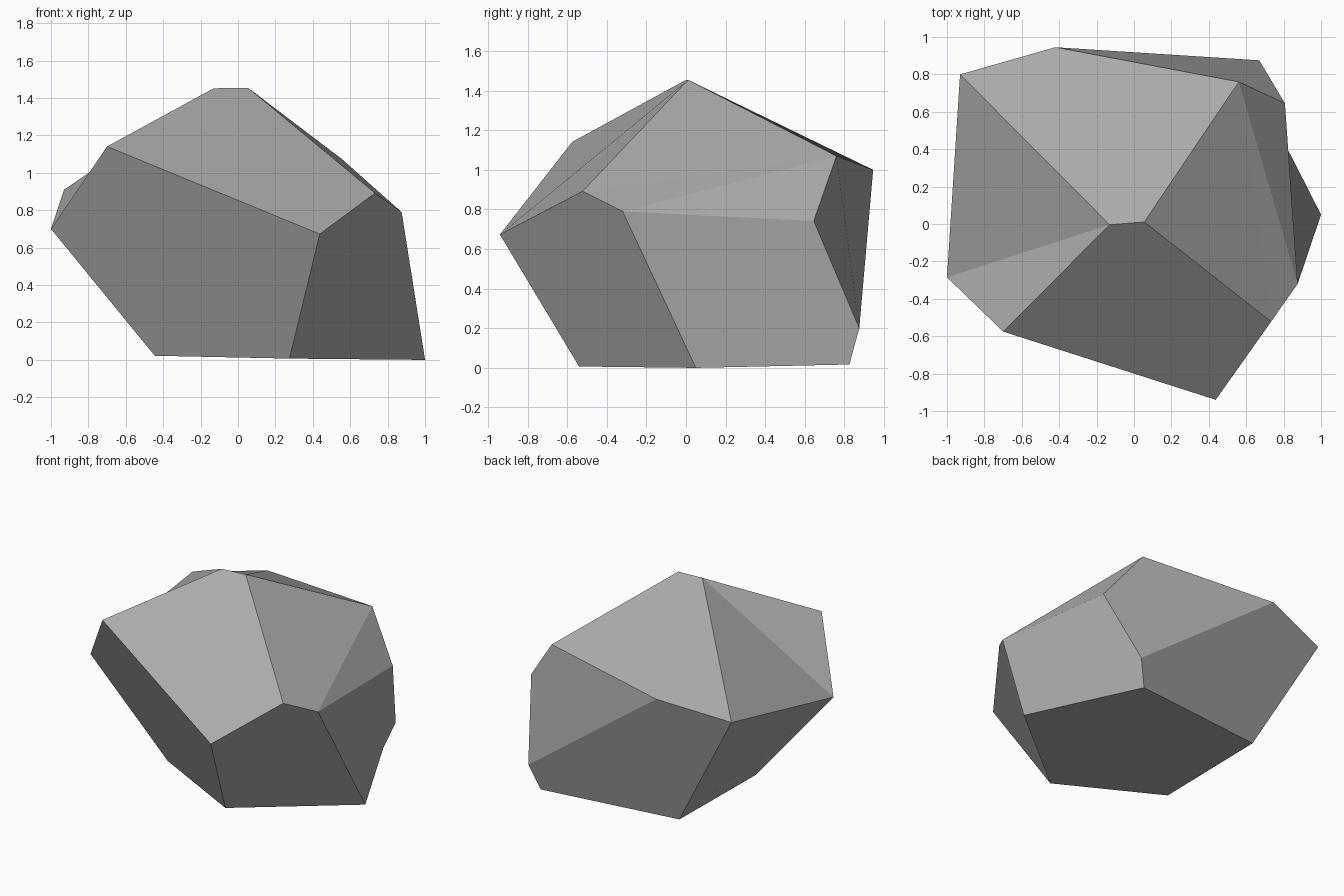
import bpy
import bmesh

default_cube = bpy.data.objects.get("Cube")
if default_cube:
    bpy.data.objects.remove(default_cube, do_unlink=True)

# Stone material
stone = bpy.data.materials.new("stone grey")
stone.use_nodes = True
grey = (0.4, 0.4, 0.4, 1)
stone.diffuse_color = grey
shader = stone.node_tree.nodes["Principled BSDF"]
shader.inputs["Base Color"].default_value = grey
shader.inputs["Roughness"].default_value = 0.9

# Corners of the boulder, ring by ring from the ground to the crown
base = dict(M=(1, .05, 0), N=(.275, -.54, .007), O=(-.445, -.18, .022),
            Q=(-.44, .705, .03), P=(.605, .825, .017))
waist = dict(C=(.67, .875, .2), D=(.807, .645, .742), F=(.875, -.32, .79),
             H=(.437, -.94, .673), J=(-1, -.285, .7), A=(-.93, .8, .91))
shoulder = dict(B=(-.42, .945, 1), E=(.56, .76, 1.07),
                G=(.733, -.522, .892), I=(-.7, -.575, 1.141))
crown = dict(K=(-.13, -.004, 1.452), L=(.055, .011, 1.454))

# Chiselled facets, each named by its corners, anticlockwise from outside
top_facets = ["KLEBA", "KAJ", "KJI", "IHGLK", "LGE", "GFE"]
side_facets = ["EFD", "HNMFG", "MPCDF", "EDCB", "ABCPQ", "JAQO", "HIJON"]
underside = ["MNOQP"]


def build_boulder(name, corners, facets, material):
    """Join lettered corners into a closed, flat-faced solid."""
    bm = bmesh.new()
    verts = {letter: bm.verts.new(point) for letter, point in corners.items()}
    for facet in facets:
        bm.faces.new([verts[letter] for letter in facet])
    mesh = bpy.data.meshes.new(name)
    bm.to_mesh(mesh)
    bm.free()
    mesh.materials.append(material)
    boulder = bpy.data.objects.new(name, mesh)
    bpy.context.collection.objects.link(boulder)
    return boulder


build_boulder("boulder", {**base, **waist, **shoulder, **crown},
              top_facets + side_facets + underside, stone)
